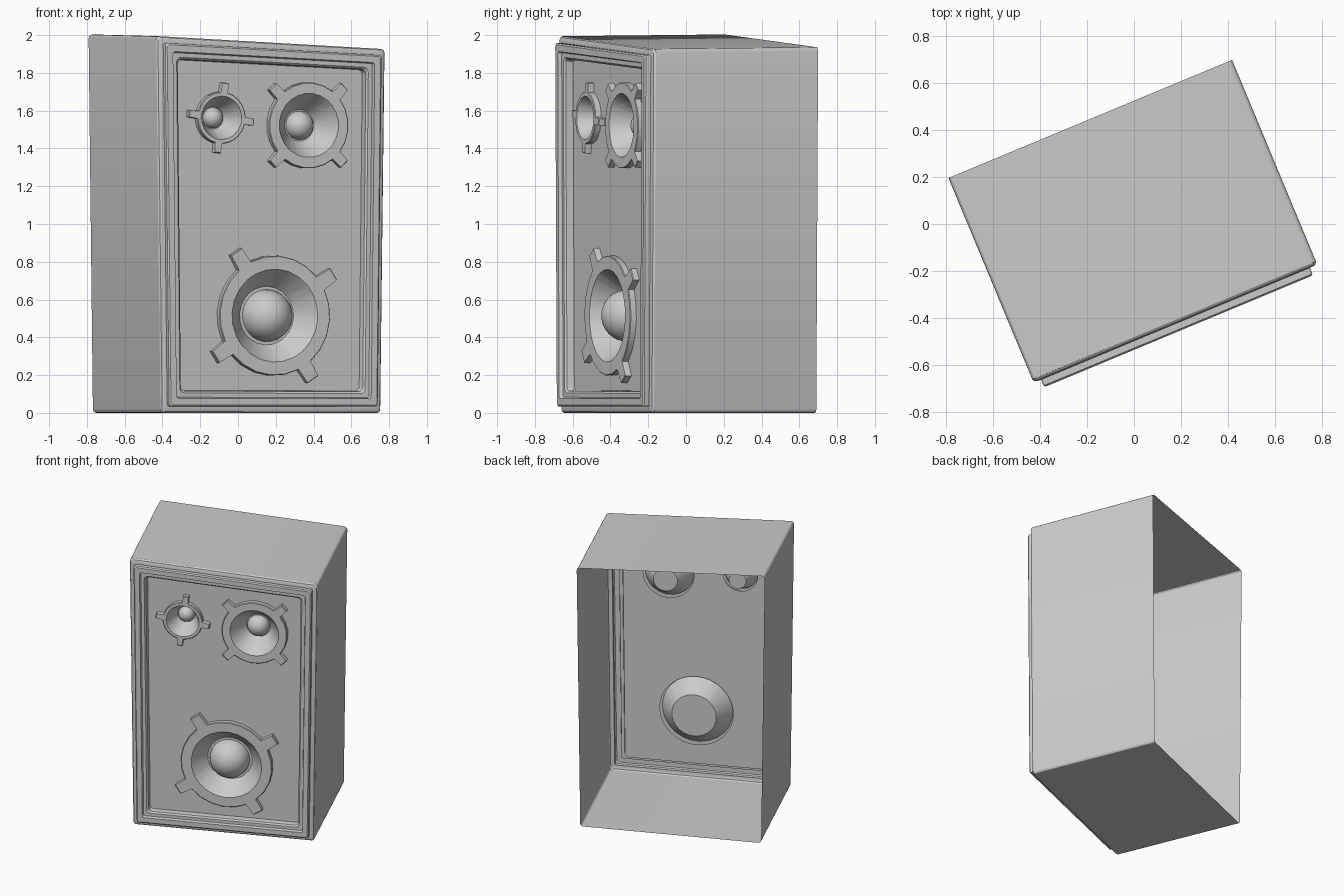
import bpy, bmesh
from math import sin, cos, pi, asin, radians

if "Cube" in bpy.data.objects:
    bpy.data.objects.remove(bpy.data.objects["Cube"])

TURN = radians(22.6)
BAFFLE_Y, RING_Y = -0.425, -0.46


def finish(bm, name):
    mesh = bpy.data.meshes.new(name)
    bm.to_mesh(mesh)
    bm.free()
    obj = bpy.data.objects.new(name, mesh)
    bpy.context.collection.objects.link(obj)
    obj.rotation_euler.z = TURN
    bpy.ops.object.select_all(action='DESELECT')
    bpy.context.view_layer.objects.active = obj
    obj.select_set(True)
    bpy.ops.object.shade_smooth_by_angle(angle=radians(30))
    return obj


def loft(rings, name, cap=True):
    """Skin a list of equal-length point loops, closing the last one."""
    bm = bmesh.new()
    loops = [[bm.verts.new(p) for p in ring] for ring in rings]
    for a, b in zip(loops, loops[1:]):
        for i in range(len(a)):
            j = (i + 1) % len(a)
            bm.faces.new((a[i], a[j], b[j], b[i]))
    if cap:
        bm.faces.new(loops[-1])
    return finish(bm, name)


def box_loop(inset, y, radius):
    """Rounded rectangle across the slightly tapered, slanted cabinet."""
    hw, top, bottom = 0.655 - inset, 1.96 - inset, inset
    pts = []
    corners = [(hw, bottom, -90), (hw, top, 0), (-hw, top, 90), (-hw, bottom, 180)]
    for cx, cz, start in corners:
        mx = cx - radius * (1 if cx > 0 else -1)
        mz = cz - radius * (1 if cz > 1 else -1)
        for k in range(4):
            t = radians(start + 30 * k)
            x, z = mx + radius * cos(t), mz + radius * sin(t)
            height = 1.965 - 0.053 * x + 0.01 * y
            pts.append((x * (0.63 + 0.0127 * z) / 0.655, y, z * height / 1.96))
    return pts


def circle(x, z, r, y, angles):
    return [(x + r * cos(t), y, z + r * sin(t)) for t in angles]


# Open-backed cabinet with stepped front frame
steps = [(0, 0.485, .02), (0, -0.445, .02), (.006, -0.455, .02), (.018, -0.46, .015),
         (.034, -0.46, .012), (.034, -0.488, .012), (.042, -0.495, .012),
         (.076, -0.495, .012), (.082, -0.475, .012), (.104, -0.475, .025),
         (.114, -0.465, .025), (.118, BAFFLE_Y, .025)]
loft([box_loop(*s) for s in steps], "cabinet", cap=False)

# Drivers: name, x, z, ring radius, tab radius, tab half width, tab angle,
#          hole radius, cone base radius, dome radius, cone base y
drivers = [
    ("woofer", 0.02, 0.515, .318, .405, .036, 33, .246, .155, .138, -.345),
    ("midrange", 0.215, 1.522, .228, .292, .026, 45, .170, .084, .076, -.325),
    ("tweeter", -0.285, 1.562, .138, .188, .018, -7, .115, .060, .055, -.335),
]

# Baffle board with a hole for each driver
bm = bmesh.new()
round32 = [2 * pi * i / 32 for i in range(32)]
outlines = [box_loop(.118, BAFFLE_Y, .025)]
outlines += [circle(d[1], d[2], d[7] * 1.04, BAFFLE_Y, round32) for d in drivers]
for pts in outlines:
    vs = [bm.verts.new(p) for p in pts]
    for i in range(len(vs)):
        bm.edges.new((vs[i - 1], vs[i]))
bmesh.ops.triangle_fill(bm, use_beauty=True, edges=bm.edges[:], normal=(0, -1, 0))
bm.normal_update()
for f in bm.faces:
    if f.normal.y > 0:
        f.normal_flip()
finish(bm, "baffle")

for name, x, z, ring_r, tab_r, w, turn, hole_r, base_r, dome_r, base_y in drivers:
    # Mounting ring outline with four tabs
    a, b = asin(w * 1.15 / ring_r), asin(w / tab_r)
    outline = []
    for q in range(4):
        t0 = radians(turn) + q * pi / 2
        outline += [(t0 - a, ring_r), (t0 - b, tab_r), (t0 + b, tab_r), (t0 + a, ring_r)]
        outline += [(t0 + a + (pi / 2 - 2 * a) * k / 5, ring_r) for k in range(1, 5)]
    angles = [t for t, r in outline]

    def rim(y, shrink=0):
        return [(x + (r - shrink) * cos(t), y, z + (r - shrink) * sin(t)) for t, r in outline]

    # Ring, cone and cone base in one skin
    loft([rim(BAFFLE_Y), rim(RING_Y + .004), rim(RING_Y, .004),
          circle(x, z, hole_r, RING_Y, angles),
          circle(x, z, base_r, base_y, angles)], name + "_ring_and_cone")

    # Centre dome
    loft([circle(x, z, dome_r * cos(p), base_y - dome_r * sin(p), round32)
          for p in [radians(10 * k) for k in range(9)] + [radians(88)]], name + "_dome")
